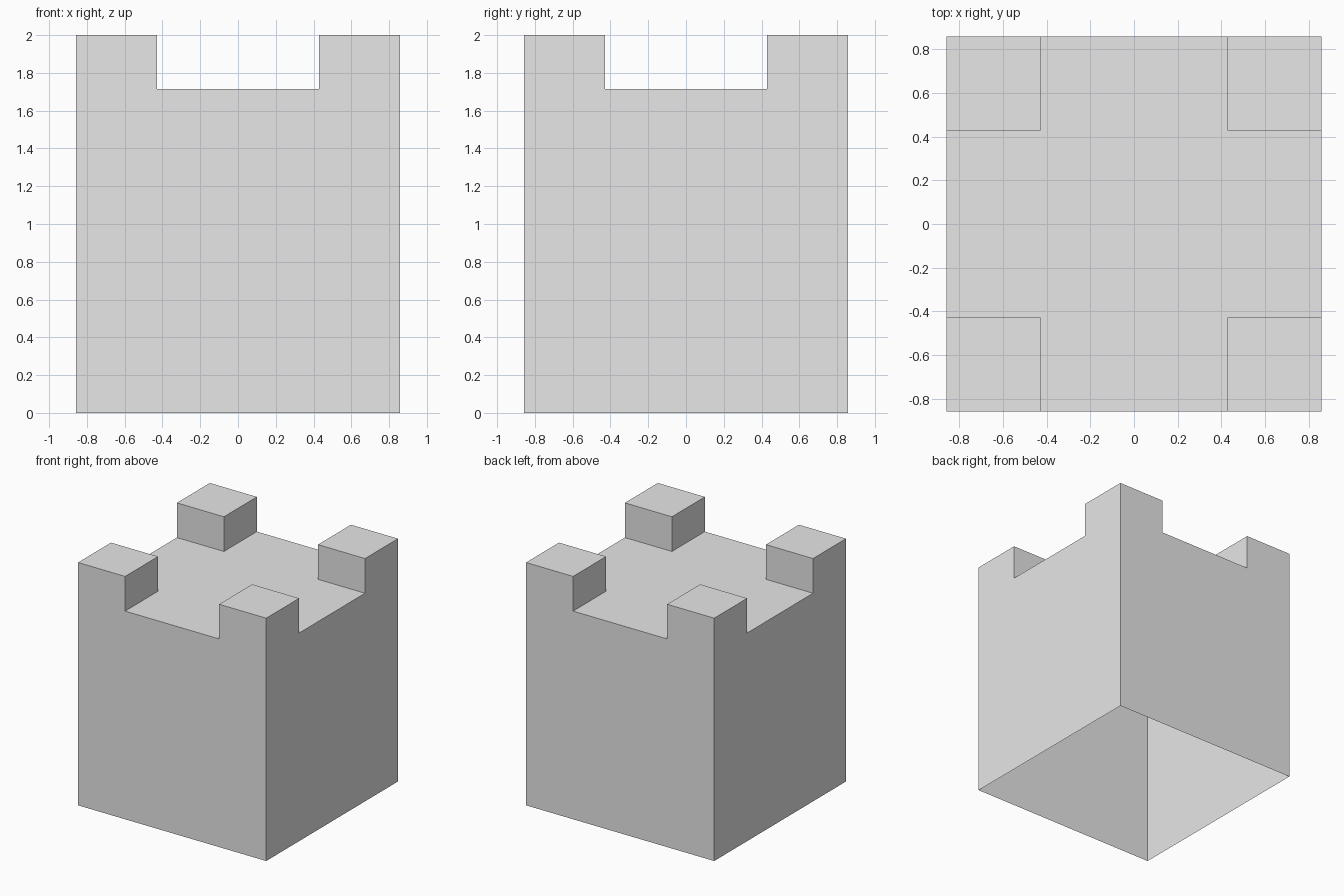
import bpy
import bmesh

HALF = 6 / 7        # half width of the tower
NOTCH = 3 / 7       # half width of the gaps between corner blocks
DECK = 12 / 7       # height of the flat roof
TOP = 2.0           # height of the corner blocks

cube = bpy.data.objects.get("Cube")
if cube:
    bpy.data.objects.remove(cube, do_unlink=True)

# Plain grey stone
stone = bpy.data.materials.new("grey_stone")
stone.use_nodes = True
grey = (0.8, 0.8, 0.8, 1)
stone.diffuse_color = grey
stone.node_tree.nodes["Principled BSDF"].inputs["Base Color"].default_value = grey

bm = bmesh.new()

# Roof deck, split into nine panels
steps = (-HALF, -NOTCH, NOTCH, HALF)
grid = [[bm.verts.new((x, y, DECK)) for x in steps] for y in steps]
panels = {}
for j in range(3):
    for i in range(3):
        panels[i, j] = bm.faces.new((grid[j][i], grid[j][i + 1],
                                     grid[j + 1][i + 1], grid[j + 1][i]))

# Thin outer walls, open underneath
rim = [e for e in bm.edges if e.is_boundary]
walls = bmesh.ops.extrude_edge_only(bm, edges=rim)
for v in walls["geom"]:
    if isinstance(v, bmesh.types.BMVert):
        v.co.z = 0

# Corner blocks raised from the four corner panels
corners = [panels[i, j] for i in (0, 2) for j in (0, 2)]
blocks = bmesh.ops.extrude_discrete_faces(bm, faces=corners)["faces"]
for face in blocks:
    base = [v.co.copy() for v in face.verts]
    for v in face.verts:
        v.co.z = TOP
    # Side faces of the block
    upper = list(face.verts)
    lower = [bm.verts.new(co) for co in base]
    for k in range(4):
        n = (k + 1) % 4
        if not any({upper[k], upper[n]} <= set(f.verts)
                   for f in bm.faces if f != face):
            bm.faces.new((lower[k], lower[n], upper[n], upper[k]))

bmesh.ops.remove_doubles(bm, verts=bm.verts[:], dist=0.0001)
bmesh.ops.recalc_face_normals(bm, faces=bm.faces[:])

# Merge flat neighbouring panels into clean faces
bmesh.ops.dissolve_limit(bm, angle_limit=0.01, verts=bm.verts[:], edges=bm.edges[:])

mesh = bpy.data.meshes.new("castle_tower")
bm.to_mesh(mesh)
bm.free()
mesh.materials.append(stone)
tower = bpy.data.objects.new("castle_tower", mesh)
bpy.context.collection.objects.link(tower)
